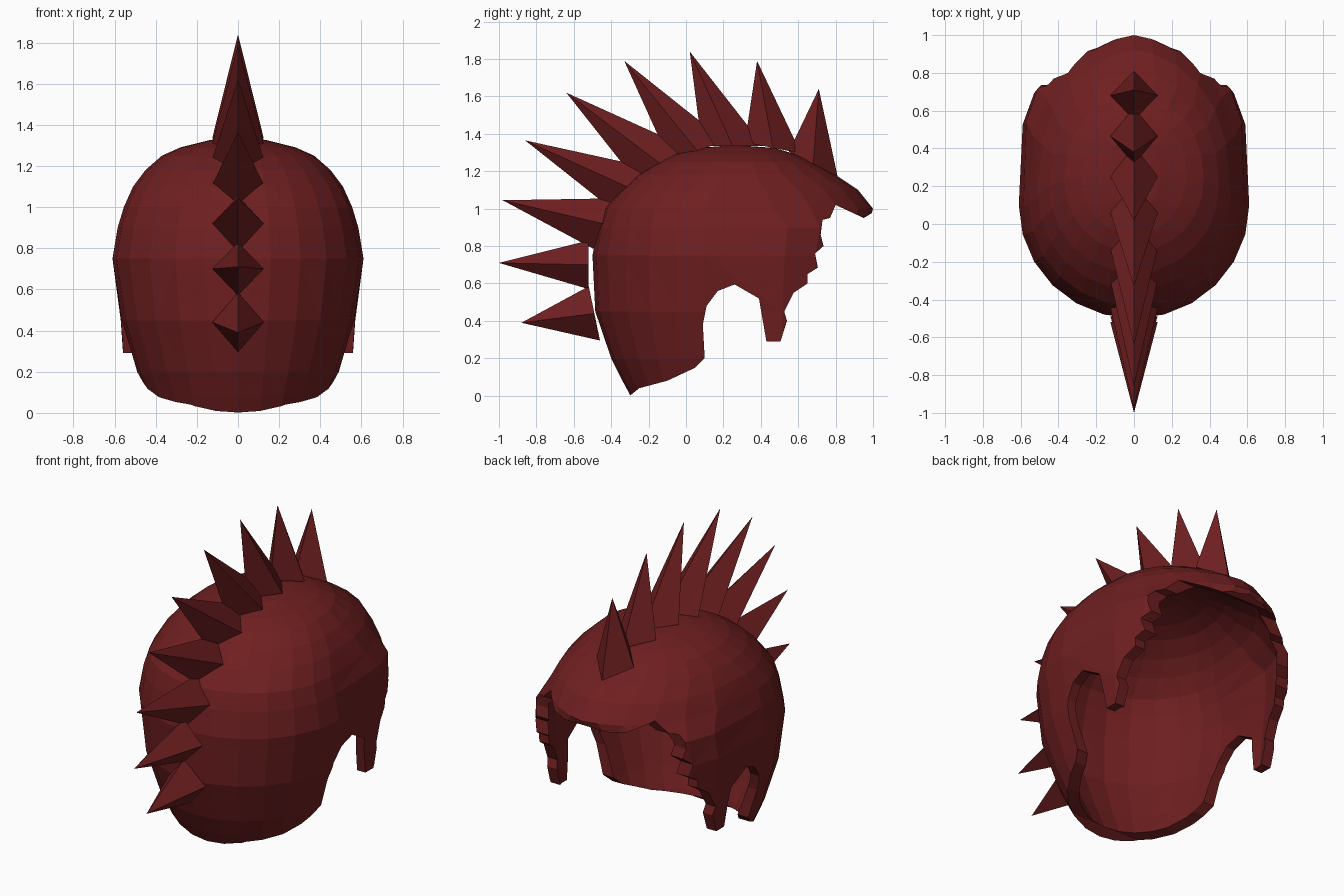
import bpy, bmesh, math
from mathutils import Vector

if "Cube" in bpy.data.objects:
    bpy.data.objects.remove(bpy.data.objects["Cube"])

red = bpy.data.materials.new("dark red")
red.diffuse_color = (0.158, 0.0135, 0.0145, 1)
red.use_nodes = True
red.node_tree.nodes["Principled BSDF"].inputs["Base Color"].default_value = red.diffuse_color

# ring table: height, rear half width, front half width, back y, front y
RINGS = [
    (-0.05, .39, .57, -.27, .90), (.08, .44, .57, -.34, .90),
    (.20, .49, .572, -.40, .90), (.45, .565, .59, -.485, .92),
    (.75, .61, .61, -.50, .94), (.90, .585, .59, -.47, .97),
    (1.0, .555, .56, -.435, 1.0), (1.1, .51, .51, -.35, .92),
    (1.18, .45, .45, -.26, .80), (1.25, .37, .37, -.15, .68),
    (1.29, .28, .28, -.06, .59), (1.325, .14, .14, .07, .47),
]
TOP, SEG = 1.34, 24


def finish(bm, name):
    bmesh.ops.recalc_face_normals(bm, faces=bm.faces)
    me = bpy.data.meshes.new(name)
    bm.to_mesh(me)
    bm.free()
    me.materials.append(red)
    ob = bpy.data.objects.new(name, me)
    bpy.context.collection.objects.link(ob)
    return ob


def dome(name, t):
    """Closed lofted dome, shrunk by thickness t."""
    bm = bmesh.new()
    loops = []
    for z, wb, wf, back, front in RINGS:
        # boxy cheeks below, pointed brim at mid height, rounder crown
        a_exp, b_exp = ((2, 4) if z < .95 else (1.5, 3) if z < 1.05
                        else (1.7, 2.6) if z < 1.15 else (2, 2.2))
        cy = .1 + .16 * min(1, max(0, (z - 1) / .3))
        tb = t * 1.25 if z < .4 else t      # thicker neck rim
        zz = z if z > 0 else z - t
        if z > .75:
            zz = .75 + (z - .75) * (TOP - .75 - t) / (TOP - .75)
        loop = []
        for i in range(SEG):
            a = 2 * math.pi * i / SEG
            c, s = math.cos(a), math.sin(a)
            if s > 0.01:
                x = math.copysign(abs(c) ** (2 / a_exp), c) * (wf - t)
                y = cy + s ** (2 / b_exp) * (front - t - cy)
            else:
                x, y = c * (wb - tb), cy + s * (cy - back - tb)
            loop.append(bm.verts.new((x, y, zz)))
        loops.append(loop)
    for a, b in zip(loops, loops[1:]):
        for i in range(SEG):
            j = (i + 1) % SEG
            bm.faces.new((a[i], a[j], b[j], b[i]))
    tip = bm.verts.new((0, .26, TOP - t))
    for i in range(SEG):
        bm.faces.new((loops[-1][i], loops[-1][(i + 1) % SEG], tip))
    bm.faces.new(loops[0])
    bmesh.ops.triangulate(bm, faces=bm.faces)
    return finish(bm, name)


# side outline: neck edge, ear notch, cheek guard, ragged face edge, brim
OUTLINE = [
    (-.30, .0), (-.25, .04), (-.10, .08), (.05, .15), (.10, .20), (.09, .38),
    (.11, .48), (.17, .56), (.26, .595), (.39, .52), (.43, .29), (.505, .29),
    (.54, .40), (.525, .45), (.575, .55), (.65, .60), (.65, .65), (.705, .685),
    (.69, .76), (.735, .80), (.72, .86), (.73, .94), (.77, .95), (.80, 1.02),
    (.95, .95), (1.2, 1.10), (1.2, 1.6), (-.8, 1.6), (-.8, .0)]


def outline_prism():
    bm = bmesh.new()
    f = bm.faces.new([bm.verts.new((-1, y, z)) for y, z in OUTLINE])
    ext = bmesh.ops.extrude_face_region(bm, geom=[f])
    moved = [v for v in ext["geom"] if isinstance(v, bmesh.types.BMVert)]
    bmesh.ops.translate(bm, verts=moved, vec=(2, 0, 0))
    return finish(bm, "outline_cutter")


# helmet shell: outer dome trimmed by the outline, then hollowed
shell = dome("helmet_shell", 0)
for cutter, op in ((outline_prism(), 'INTERSECT'),
                   (dome("hollow_cutter", .058), 'DIFFERENCE')):
    m = shell.modifiers.new(op, 'BOOLEAN')
    m.operation, m.solver, m.object = op, 'EXACT', cutter
    cutter.hide_render = True
    cutter.hide_set(True)

# crest spikes: base centre (y, z), base half direction, tip
SPIKES = [
    ((.68, 1.24), (.13, -.065), (.71, 1.64)),
    ((.465, 1.325), (.15, -.03), (.38, 1.79)),
    ((.25, 1.335), (.165, 0), (.02, 1.84)),
    ((.06, 1.31), (.15, .05), (-.33, 1.79)),
    ((-.13, 1.235), (.13, .095), (-.64, 1.62)),
    ((-.30, 1.11), (.10, .11), (-.86, 1.365)),
    ((-.445, .92), (.05, .135), (-.98, 1.045)),
    ((-.52, .70), (0, .13), (-1.0, .71)),
    ((-.49, .44), (-.03, .145), (-.88, .39)),
]
for n, (c, d, tip) in enumerate(SPIKES):
    bm = bmesh.new()
    c, d = Vector((0, *c)), Vector((0, *d))
    side = Vector((.125, 0, 0))
    base = [bm.verts.new(c + o) for o in (d, side, -d, -side)]
    top = bm.verts.new((0, *tip))
    bm.faces.new(base)
    for i in range(4):
        bm.faces.new((base[i], base[(i + 1) % 4], top))
    finish(bm, f"crest_spike_{n + 1}")
